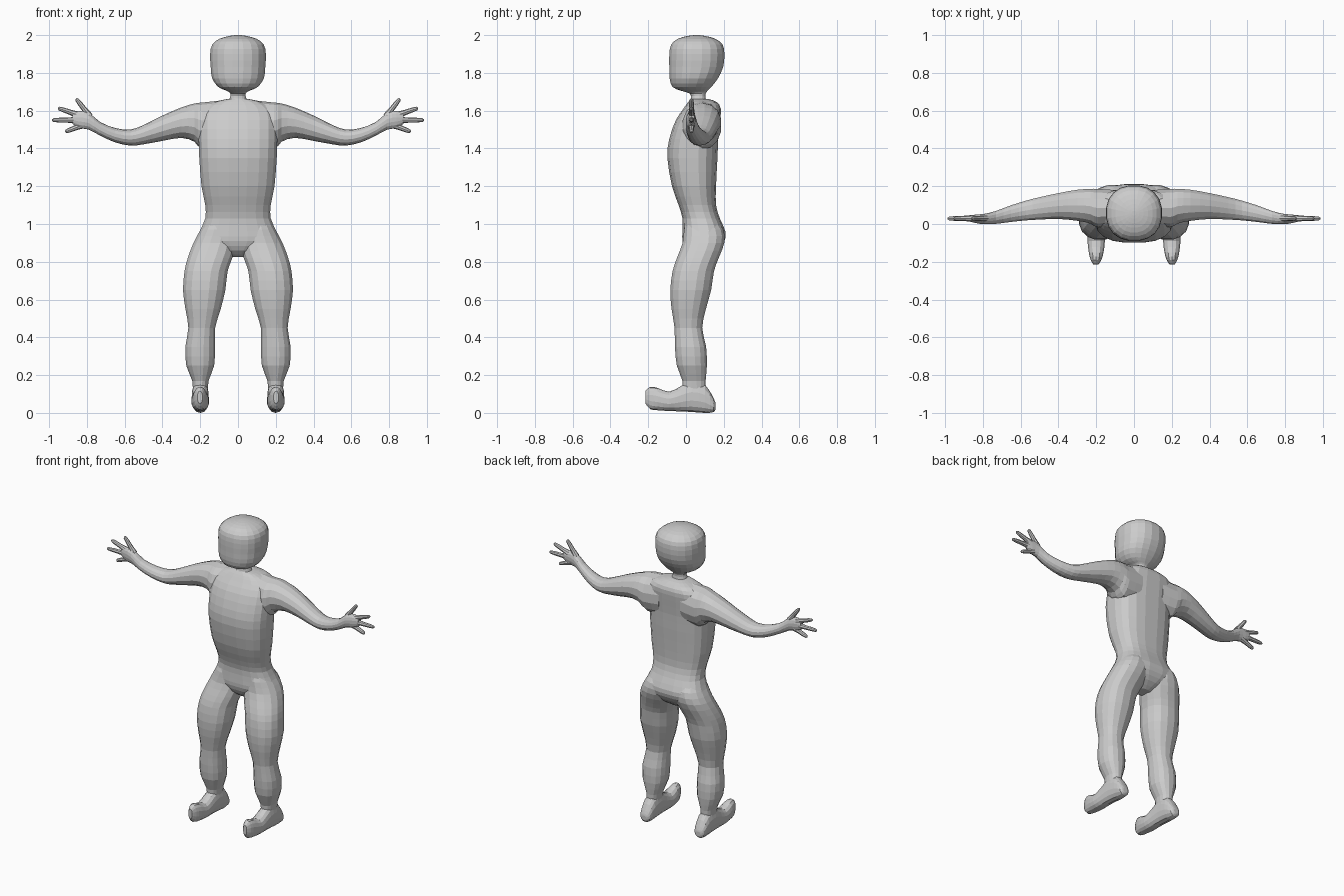
import bpy, bmesh, math
from mathutils import Vector

clay = bpy.data.materials.new("clay_grey")
clay.diffuse_color = (0.6, 0.6, 0.6, 1)


def spline(rows, steps):
    """Smoothly resample a list of number rows (Catmull-Rom)."""
    out = []
    for i in range(len(rows) - 1):
        a, b, c, d = (rows[max(i - 1, 0)], rows[i], rows[i + 1], rows[min(i + 2, len(rows) - 1)])
        for s in range(steps):
            t = s / steps
            out.append([0.5 * (2 * q + (r - p) * t + (2 * p - 5 * q + 4 * r - u) * t * t
                               + (3 * q - p - 3 * r + u) * t ** 3) for p, q, r, u in zip(a, b, c, d)])
    return out + [list(rows[-1])]


def loft(name, rows, axis, sides=16, power=2.0, steps=2, mirror=False):
    """Rows are (position along axis, min u, max u, min v, max v)."""
    bm = bmesh.new()
    rings = []
    for p, u0, u1, v0, v1 in spline(rows, steps):
        ring = []
        for k in range(sides):
            a = 2 * math.pi * (k + 0.5) / sides
            c, s = math.cos(a), math.sin(a)
            u = (u0 + u1) / 2 + (u1 - u0) / 2 * math.copysign(abs(c) ** (2 / power), c)
            v = (v0 + v1) / 2 + (v1 - v0) / 2 * math.copysign(abs(s) ** (2 / power), s)
            co = {"x": (p, u, v), "y": (u, p, v), "z": (u, v, p)}[axis]
            ring.append(bm.verts.new(co))
        rings.append(ring)
    for r, q in zip(rings, rings[1:]):
        for k in range(sides):
            j = (k + 1) % sides
            bm.faces.new((r[k], r[j], q[j], q[k]))
    bm.faces.new(rings[0])
    bm.faces.new(rings[-1])
    return finish(name, bm, mirror)


def finish(name, bm, mirror):
    if mirror:
        dup = bmesh.ops.duplicate(bm, geom=bm.verts[:] + bm.edges[:] + bm.faces[:])
        for v in dup["geom"]:
            if isinstance(v, bmesh.types.BMVert):
                v.co.x = -v.co.x
    bmesh.ops.recalc_face_normals(bm, faces=bm.faces[:])
    me = bpy.data.meshes.new(name)
    bm.to_mesh(me)
    bm.free()
    me.materials.append(clay)
    ob = bpy.data.objects.new(name, me)
    bpy.context.collection.objects.link(ob)
    return ob


# torso: crotch up to the neck base
torso = loft("torso", [
    (0.825, -0.04, 0.04, 0.04, 0.12), (0.86, -0.12, 0.12, 0.00, 0.17),
    (0.91, -0.21, 0.21, -0.02, 0.205), (0.96, -0.205, 0.205, -0.02, 0.21),
    (1.03, -0.175, 0.175, -0.02, 0.18), (1.10, -0.175, 0.175, -0.04, 0.16),
    (1.20, -0.195, 0.195, -0.075, 0.16), (1.35, -0.207, 0.207, -0.10, 0.168),
    (1.45, -0.21, 0.21, -0.09, 0.172), (1.55, -0.21, 0.21, -0.055, 0.182),
    (1.61, -0.19, 0.19, -0.015, 0.185), (1.645, -0.13, 0.13, 0.01, 0.165),
    (1.662, -0.055, 0.055, 0.025, 0.12)], "z", 20, 2.6)

# head and neck
head = loft("head", [
    (1.64, -0.06, 0.06, 0.01, 0.12), (1.665, -0.045, 0.045, 0.025, 0.105),
    (1.69, -0.04, 0.04, 0.02, 0.105), (1.705, -0.06, 0.06, -0.025, 0.115),
    (1.725, -0.105, 0.105, -0.072, 0.135), (1.77, -0.138, 0.138, -0.088, 0.17),
    (1.83, -0.146, 0.146, -0.09, 0.198), (1.90, -0.149, 0.149, -0.09, 0.205),
    (1.95, -0.138, 0.138, -0.08, 0.195), (1.98, -0.10, 0.10, -0.045, 0.158),
    (1.995, -0.05, 0.05, 0.005, 0.105), (2.0, -0.012, 0.012, 0.045, 0.07)], "z", 20, 2.25)

# legs: hip down to the ankle
legs = loft("legs", [
    (1.03, 0.03, 0.165, 0.01, 0.15), (0.97, 0.01, 0.20, -0.012, 0.20),
    (0.90, 0.005, 0.238, -0.02, 0.205), (0.82, 0.028, 0.268, -0.05, 0.175),
    (0.75, 0.053, 0.285, -0.073, 0.15), (0.65, 0.065, 0.293, -0.085, 0.135),
    (0.55, 0.09, 0.28, -0.078, 0.107), (0.45, 0.12, 0.264, -0.062, 0.087),
    (0.35, 0.12, 0.28, -0.06, 0.108), (0.25, 0.125, 0.275, -0.05, 0.112),
    (0.17, 0.155, 0.243, -0.02, 0.105), (0.10, 0.16, 0.24, -0.02, 0.105)],
    "z", 16, 2.2, mirror=True)

# feet: heel forward to the upturned toe
feet = loft("feet", [
    (0.157, 0.185, 0.215, 0.02, 0.05), (0.145, 0.165, 0.235, 0.004, 0.08),
    (0.10, 0.155, 0.243, 0.0, 0.15), (0.03, 0.155, 0.245, 0.005, 0.17),
    (-0.03, 0.155, 0.245, 0.008, 0.14), (-0.09, 0.153, 0.247, 0.01, 0.112),
    (-0.15, 0.16, 0.24, 0.014, 0.132), (-0.19, 0.172, 0.23, 0.02, 0.138),
    (-0.215, 0.188, 0.215, 0.05, 0.115)], "y", 14, 2.3, mirror=True)

# arms: chest out to the palm
arms = loft("arms", [
    (0.08, 0.0, 0.18, 1.40, 1.655), (0.19, -0.02, 0.188, 1.395, 1.643),
    (0.23, 0.0, 0.188, 1.435, 1.638), (0.30, 0.015, 0.183, 1.456, 1.617),
    (0.40, 0.025, 0.165, 1.44, 1.574), (0.50, 0.022, 0.143, 1.422, 1.524),
    (0.57, 0.018, 0.125, 1.415, 1.50), (0.65, 0.01, 0.10, 1.432, 1.508),
    (0.73, 0.0, 0.07, 1.468, 1.54), (0.79, -0.002, 0.055, 1.50, 1.59),
    (0.84, 0.005, 0.05, 1.508, 1.598), (0.875, 0.015, 0.045, 1.53, 1.585)],
    "x", 14, 2.1, mirror=True)

# fingers: tapered rods from the palm, (base, tip) in x and z
bm = bmesh.new()
for (bx, bz), (tx, tz) in [((0.84, 1.55), (0.985, 1.55)), ((0.84, 1.575), (0.953, 1.614)),
                           ((0.785, 1.57), (0.857, 1.664)), ((0.82, 1.525), (0.915, 1.488))]:
    base, tip = Vector((bx, 0.03, bz)), Vector((tx, 0.029, tz))
    along = (tip - base).normalized()
    side = Vector((0, 1, 0))
    up = along.cross(side)
    rings = []
    for t, r in [(0, 0.019), (0.4, 0.014), (0.75, 0.0125), (0.94, 0.010), (1, 0.004)]:
        rings.append([bm.verts.new(base.lerp(tip, t) + r * (math.cos(k * math.pi / 4) * side
                      + math.sin(k * math.pi / 4) * up)) for k in range(8)])
    for r, q in zip(rings, rings[1:]):
        for k in range(8):
            bm.faces.new((r[k], r[(k + 1) % 8], q[(k + 1) % 8], q[k]))
    bm.faces.new(rings[0])
    bm.faces.new(rings[-1])
fingers = finish("fingers", bm, True)

# fuse the parts into one skin
for part in (legs, feet, arms, fingers, head):
    mod = torso.modifiers.new("join_" + part.name, "BOOLEAN")
    mod.operation, mod.solver, mod.object = "UNION", "EXACT", part
    mod.use_self = True
    part.hide_render = True
    part.hide_set(True)
bpy.context.view_layer.objects.active = torso
torso.select_set(True)
for mod in list(torso.modifiers):
    bpy.ops.object.modifier_apply(modifier=mod.name)
for part in (legs, feet, arms, fingers, head):
    bpy.data.objects.remove(part)
torso.name = "body"
